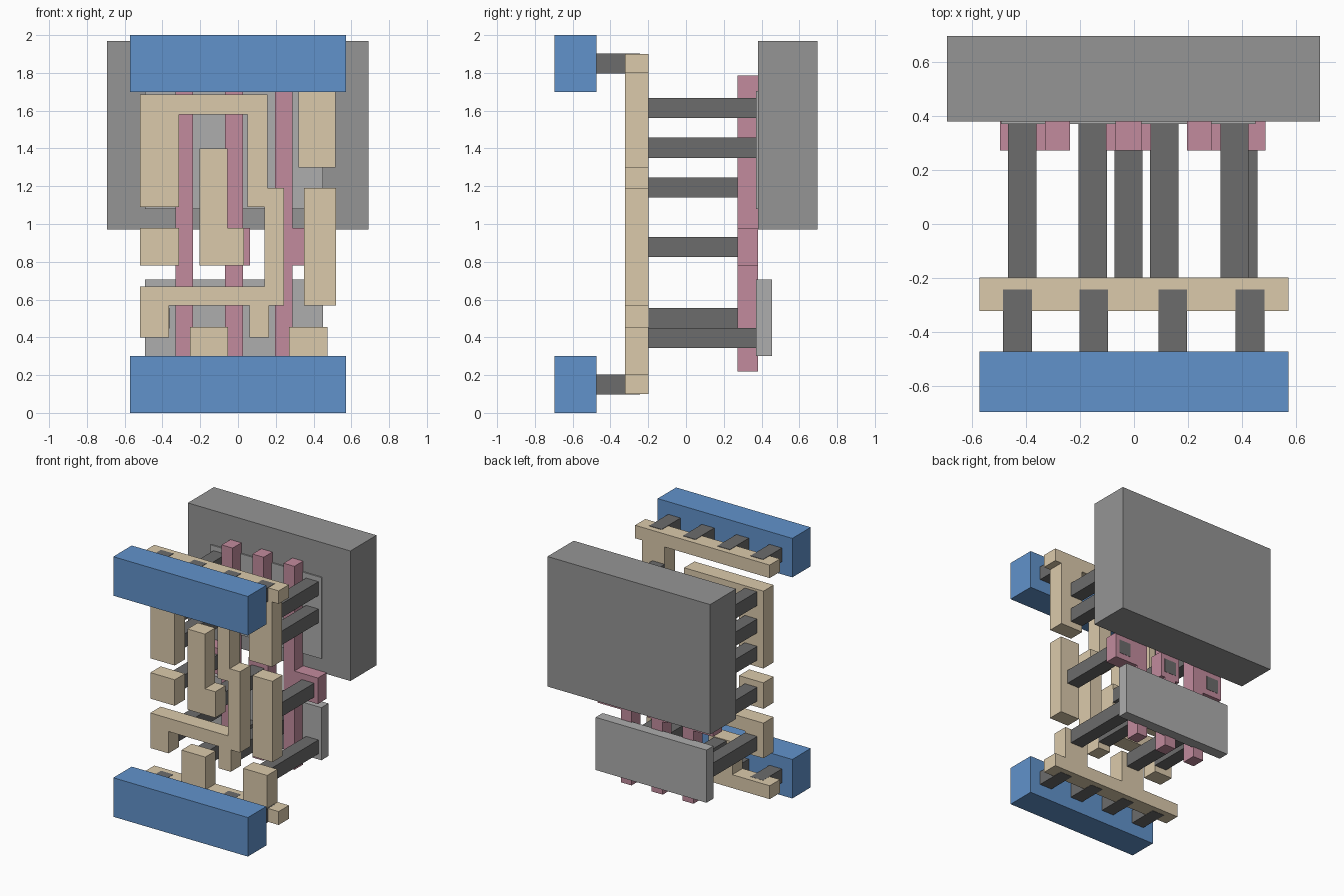
import bpy, bmesh


def mat(name, c):
    m = bpy.data.materials.new(name)
    m.diffuse_color = (*c, 1)
    return m


BLUE = mat("blue", (0.12, 0.29, 0.60))
TAN = mat("tan", (0.71, 0.59, 0.41))
PINK = mat("pink", (0.54, 0.26, 0.34))
DARK = mat("dark_grey", (0.15, 0.15, 0.15))
MID = mat("mid_grey", (0.30, 0.30, 0.30))
LIGHT = mat("light_grey", (0.42, 0.42, 0.42))


def plate(name, pts, y0, y1, material):
    """Extrude an x-z outline from y0 to y1."""
    bm = bmesh.new()
    face = bm.faces.new([bm.verts.new((x, y0, z)) for x, z in pts])
    ext = bmesh.ops.extrude_face_region(bm, geom=[face], use_keep_orig=True)
    for v in ext["geom"]:
        if isinstance(v, bmesh.types.BMVert):
            v.co.y = y1
    bmesh.ops.recalc_face_normals(bm, faces=bm.faces)
    me = bpy.data.meshes.new(name)
    bm.to_mesh(me)
    bm.free()
    me.materials.append(material)
    ob = bpy.data.objects.new(name, me)
    bpy.context.collection.objects.link(ob)
    return ob


def box(name, x0, x1, z0, z1, y0, y1, material):
    return plate(name, [(x0, z0), (x1, z0), (x1, z1), (x0, z1)], y0, y1, material)


# Power rails in front
box("lower_rail", -0.573, 0.572, 0, 0.30, -0.697, -0.473, BLUE)
box("upper_rail", -0.573, 0.572, 1.70, 2.0, -0.697, -0.473, BLUE)

# Well block and the two diffusion slabs
box("well", -0.693, 0.69, 0.97, 1.97, 0.38, 0.697, MID)
box("upper_diffusion", -0.493, 0.45, 1.08, 1.705, 0.37, 0.455, LIGHT)
box("lower_diffusion", -0.493, 0.45, 0.30, 0.705, 0.37, 0.455, LIGHT)

# Gate strips, each widened to a pad in the middle
for i, (x0, x1, p0, p1) in enumerate([(-0.33, -0.237, -0.497, -0.237),
                                      (-0.068, 0.027, -0.103, 0.063),
                                      (0.197, 0.288, 0.197, 0.488)]):
    outline = [(x0, 0.22), (x1, 0.22), (x1, 0.78), (p1, 0.78), (p1, 0.98), (x1, 0.98),
               (x1, 1.785), (x0, 1.785), (x0, 0.98), (p0, 0.98), (p0, 0.78), (x0, 0.78)]
    # drop repeated points where the pad is flush with the strip
    plate(f"gate_{i + 1}", list(dict.fromkeys(outline)), 0.273, 0.38, PINK)

# Local wiring layer
M = (-0.323, -0.198, TAN)
plate("lower_wiring", [(-0.573, 0.10), (0.572, 0.10), (0.572, 0.203), (0.475, 0.203),
                       (0.475, 0.455), (0.27, 0.455), (0.27, 0.203), (-0.052, 0.203),
                       (-0.052, 0.455), (-0.255, 0.455), (-0.255, 0.203), (-0.573, 0.203)], *M)
plate("upper_wiring", [(-0.573, 1.90), (-0.573, 1.80), (0.32, 1.80), (0.32, 1.30),
                       (0.515, 1.30), (0.515, 1.80), (0.572, 1.80), (0.572, 1.90)], *M)
plate("output_wiring", [(-0.52, 1.09), (-0.312, 1.09), (-0.312, 1.58), (0.05, 1.58),
                        (0.05, 1.09), (0.14, 1.09), (0.14, 0.67), (-0.52, 0.67),
                        (-0.52, 0.40), (-0.365, 0.40), (-0.365, 0.568), (0.06, 0.568),
                        (0.06, 0.40), (0.165, 0.40), (0.165, 0.568), (0.243, 0.568),
                        (0.243, 1.19), (0.155, 1.19), (0.155, 1.685), (-0.52, 1.685)], *M)
plate("middle_pin", [(-0.203, 0.78), (0.033, 0.78), (0.033, 0.98), (-0.055, 0.98),
                     (-0.055, 1.40), (-0.203, 1.40)], *M)
box("left_pin", -0.52, -0.312, 0.78, 0.98, *M)
box("right_pin", 0.35, 0.518, 0.568, 1.19, *M)

# Posts from the wiring back to gates and diffusion (left x, bottom z)
posts = [(-0.467, 1.56), (-0.467, 1.35), (-0.467, 1.14), (0.32, 1.56), (0.32, 1.35),
         (-0.467, 0.825), (-0.073, 0.825), (0.352, 0.825),
         (-0.467, 0.447), (0.06, 0.447), (-0.205, 0.343), (0.32, 0.343)]
for i, (x, z) in enumerate(posts):
    box(f"contact_post_{i + 1}", x, x + 0.105, z, z + 0.107, -0.2, 0.382, DARK)

# Short posts joining the rails to the wiring
for level, z in (("lower", 0.098), ("upper", 1.797)):
    for i, x in enumerate((-0.485, -0.203, 0.09, 0.377)):
        box(f"{level}_rail_post_{i + 1}", x, x + 0.106, z, z + 0.106, -0.475, -0.243, DARK)
